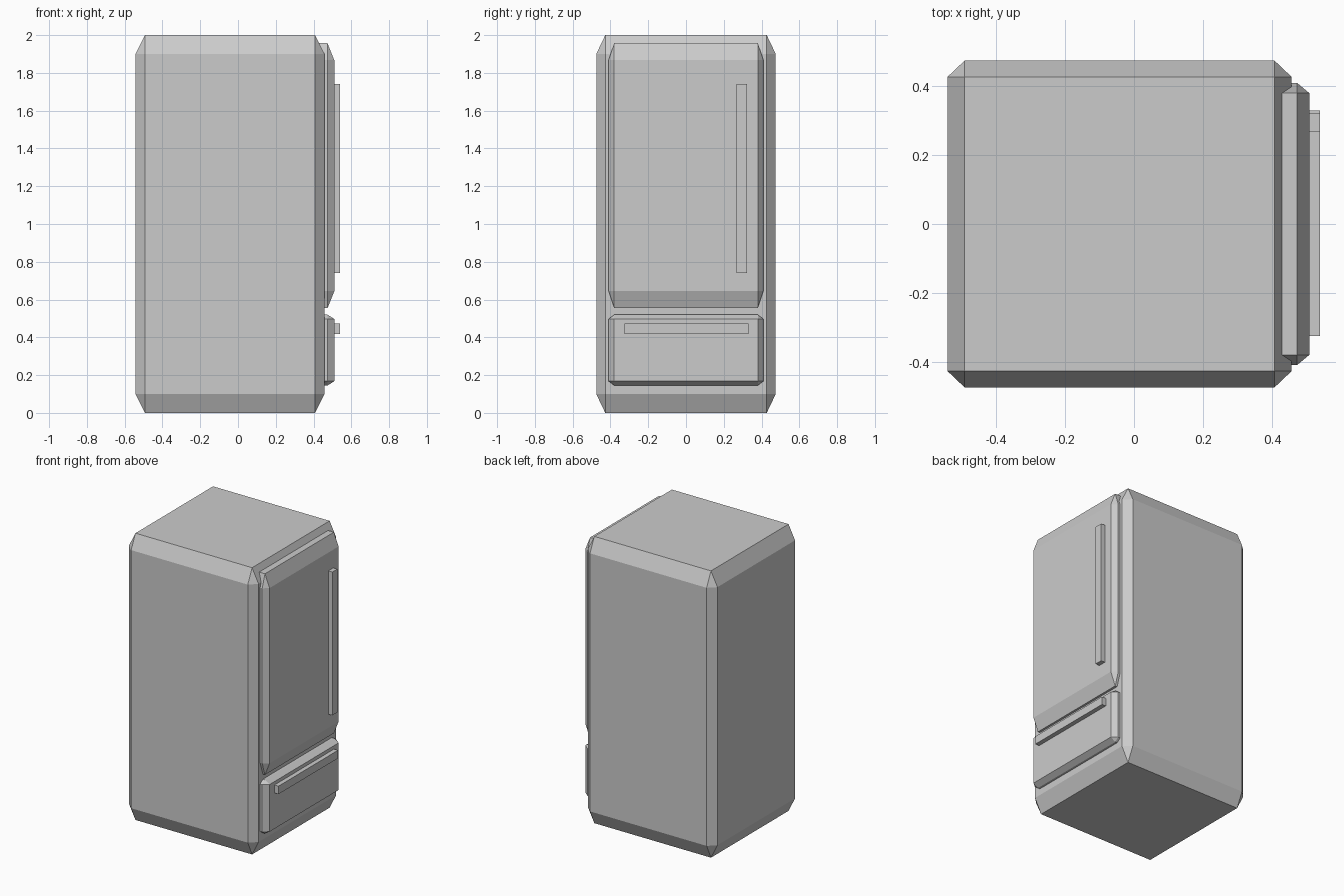
import bpy
import bmesh
from mathutils import Vector

if "Cube" in bpy.data.objects:
    bpy.data.objects.remove(bpy.data.objects["Cube"])


def box(name, lo, hi, chamfer=None):
    """Box between two corners; chamfer gives the edge cut along x, y and z."""
    lo, hi = Vector(lo), Vector(hi)
    size = hi - lo
    cut = Vector(chamfer) if chamfer else Vector((1, 1, 1))
    bm = bmesh.new()
    bmesh.ops.create_cube(bm, size=1)
    # Bevel in stretched space so each axis gets its own chamfer width
    bmesh.ops.scale(bm, vec=[s / c for s, c in zip(size, cut)], verts=bm.verts)
    if chamfer:
        bmesh.ops.bevel(bm, geom=bm.edges[:], offset=1, segments=1,
                        affect='EDGES', clamp_overlap=False)
    bmesh.ops.scale(bm, vec=cut, verts=bm.verts)
    bmesh.ops.recalc_face_normals(bm, faces=bm.faces)
    mesh = bpy.data.meshes.new(name)
    bm.to_mesh(mesh)
    bm.free()
    obj = bpy.data.objects.new(name, mesh)
    obj.location = (lo + hi) / 2
    bpy.context.collection.objects.link(obj)
    return obj


# Cabinet
box("cabinet", (-0.542, -0.475, 0), (0.458, 0.475, 2), (0.05, 0.0475, 0.1))

# Upper door and lower drawer, set into the +x face
box("upper_door", (0.39, -0.41, 0.555), (0.51, 0.41, 1.957), (0.036, 0.03, 0.09))
box("freezer_drawer", (0.39, -0.41, 0.145), (0.51, 0.41, 0.52), (0.036, 0.03, 0.023))

# Bar handles
box("door_handle", (0.48, 0.267, 0.74), (0.541, 0.322, 1.74))
box("drawer_handle", (0.48, -0.326, 0.417), (0.541, 0.33, 0.473))
